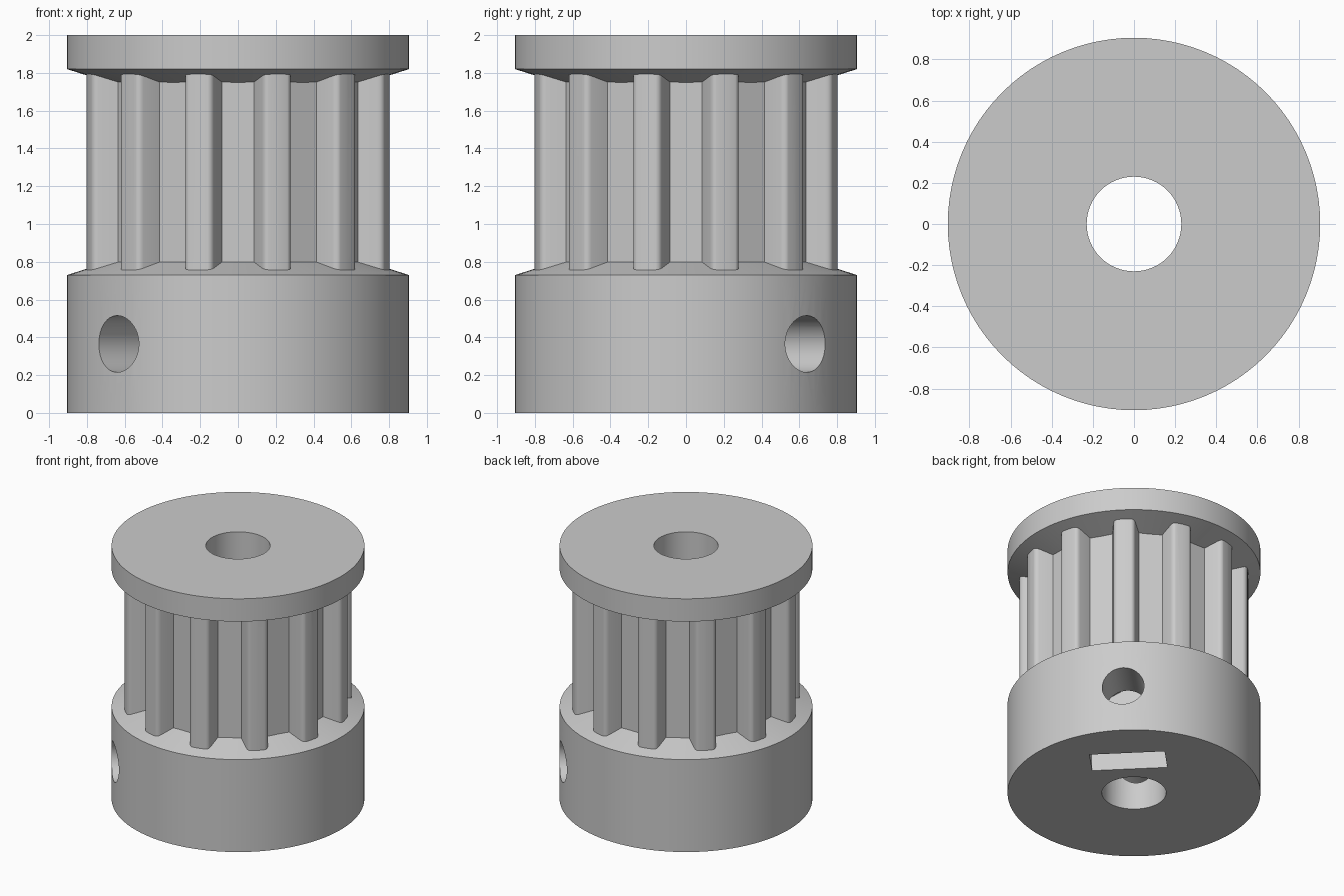
import bpy, bmesh, math
from mathutils import Matrix, Vector

cube = bpy.data.objects.get("Cube")
if cube:
    bpy.data.objects.remove(cube, do_unlink=True)

RIM, TIP, ROOT, BORE = 0.905, 0.82, 0.685, 0.23
TEETH = 12
HOLE_Z, HOLE_R = 0.365, 0.15
DIAGONAL = math.radians(45)

grey = bpy.data.materials.new("plain_grey")
grey.use_nodes = True
grey.diffuse_color = (0.6, 0.6, 0.6, 1)
grey.node_tree.nodes["Principled BSDF"].inputs["Base Color"].default_value = grey.diffuse_color


def finish(name, bm):
    bmesh.ops.recalc_face_normals(bm, faces=bm.faces)
    mesh = bpy.data.meshes.new(name)
    bm.to_mesh(mesh)
    bm.free()
    mesh.materials.append(grey)
    obj = bpy.data.objects.new(name, mesh)
    bpy.context.collection.objects.link(obj)
    return obj


def lathe(name, profile, steps=96):
    """Solid of revolution from (radius, height) points."""
    bm = bmesh.new()
    rings = [[bm.verts.new((r * math.cos(math.tau * i / steps),
                            r * math.sin(math.tau * i / steps), z))
              for i in range(steps)] for r, z in profile]
    for low, high in zip(rings, rings[1:]):
        for i in range(steps):
            j = (i + 1) % steps
            bm.faces.new((low[i], low[j], high[j], high[i]))
    bm.faces.new(rings[0])
    bm.faces.new(rings[-1])
    return finish(name, bm)


def prism(name, outline, start, end, matrix=Matrix()):
    """Extrude a 2D outline along local z, then place it."""
    bm = bmesh.new()
    face = bm.faces.new([bm.verts.new((x, y, start)) for x, y in outline])
    moved = bmesh.ops.extrude_face_region(bm, geom=[face])["geom"]
    bmesh.ops.translate(bm, vec=(0, 0, end - start),
                        verts=[v for v in moved if isinstance(v, bmesh.types.BMVert)])
    bm.transform(matrix)
    return finish(name, bm)


def fillet(before, corner, after, size=0.032, steps=4):
    """Round one corner of an outline."""
    a = corner + (before - corner).normalized() * size
    b = corner + (after - corner).normalized() * size
    return [a.lerp(corner, t).lerp(corner.lerp(b, t), t)
            for t in (i / steps for i in range(steps + 1))]


def boolean(target, tool, operation):
    mod = target.modifiers.new(tool.name, "BOOLEAN")
    mod.operation, mod.object, mod.solver = operation, tool, "EXACT"
    bpy.context.view_layer.objects.active = target
    bpy.ops.object.modifier_apply(modifier=mod.name)
    bpy.data.objects.remove(tool, do_unlink=True)


# Toothed barrel: trapezoid grooves with rounded tooth corners
half = math.pi / TEETH
groove = [Vector((ROOT, -0.085)), Vector((ROOT, 0.085))]
mouth = Vector((0.808, 0.141))
tip = Vector((TIP * math.cos(half), TIP * math.sin(half)))
upper = fillet(groove[1], mouth, tip)
lower = [Vector((p.x, -p.y)) for p in reversed(upper)]
outline = []
for k in range(TEETH):
    turn = Matrix.Rotation(2 * half * k, 2)
    outline += [turn @ p for p in lower + groove + upper + [tip]]
pulley = prism("toothed_pulley", outline, 0.7, 1.85)

# Hub and retaining flange, each with a shallow cone facing the teeth
hub = lathe("hub", [(RIM, 0), (RIM, 0.73), (0.6, 0.827)])
flange = lathe("flange", [(0.6, 1.723), (RIM, 1.82), (RIM, 2)])
boolean(pulley, hub, "UNION")
boolean(pulley, flange, "UNION")

# Shaft bore
boolean(pulley, lathe("shaft_bore", [(BORE, -0.1), (BORE, 2.1)], 64), "DIFFERENCE")

# Set screw hole running straight through the hub on the diagonal
along = (Matrix.Translation((0, 0, HOLE_Z)) @ Matrix.Rotation(DIAGONAL, 4, "Z")
         @ Matrix.Rotation(math.pi / 2, 4, "Y"))
screw = lathe("screw_hole", [(HOLE_R, -1.2), (HOLE_R, 1.2)], 48)
screw.data.transform(along)
boolean(pulley, screw, "DIFFERENCE")

# Captive nut slots, open at the bottom and pointed at the top
nut = [(-0.27, -0.1), (0.27, -0.1), (0.27, HOLE_Z + 0.156),
       (0, HOLE_Z + 0.312), (-0.27, HOLE_Z + 0.156)]
for side in (0, math.pi):
    place = (Matrix.Rotation(DIAGONAL + side + math.pi / 2, 4, "Z")
             @ Matrix.Rotation(math.pi / 2, 4, "X"))
    boolean(pulley, prism("nut_slot", nut, 0.345, 0.575, place), "DIFFERENCE")

bpy.ops.object.select_all(action="DESELECT")
pulley.select_set(True)
bpy.context.view_layer.objects.active = pulley
bpy.ops.object.shade_smooth_by_angle(angle=math.radians(30))
